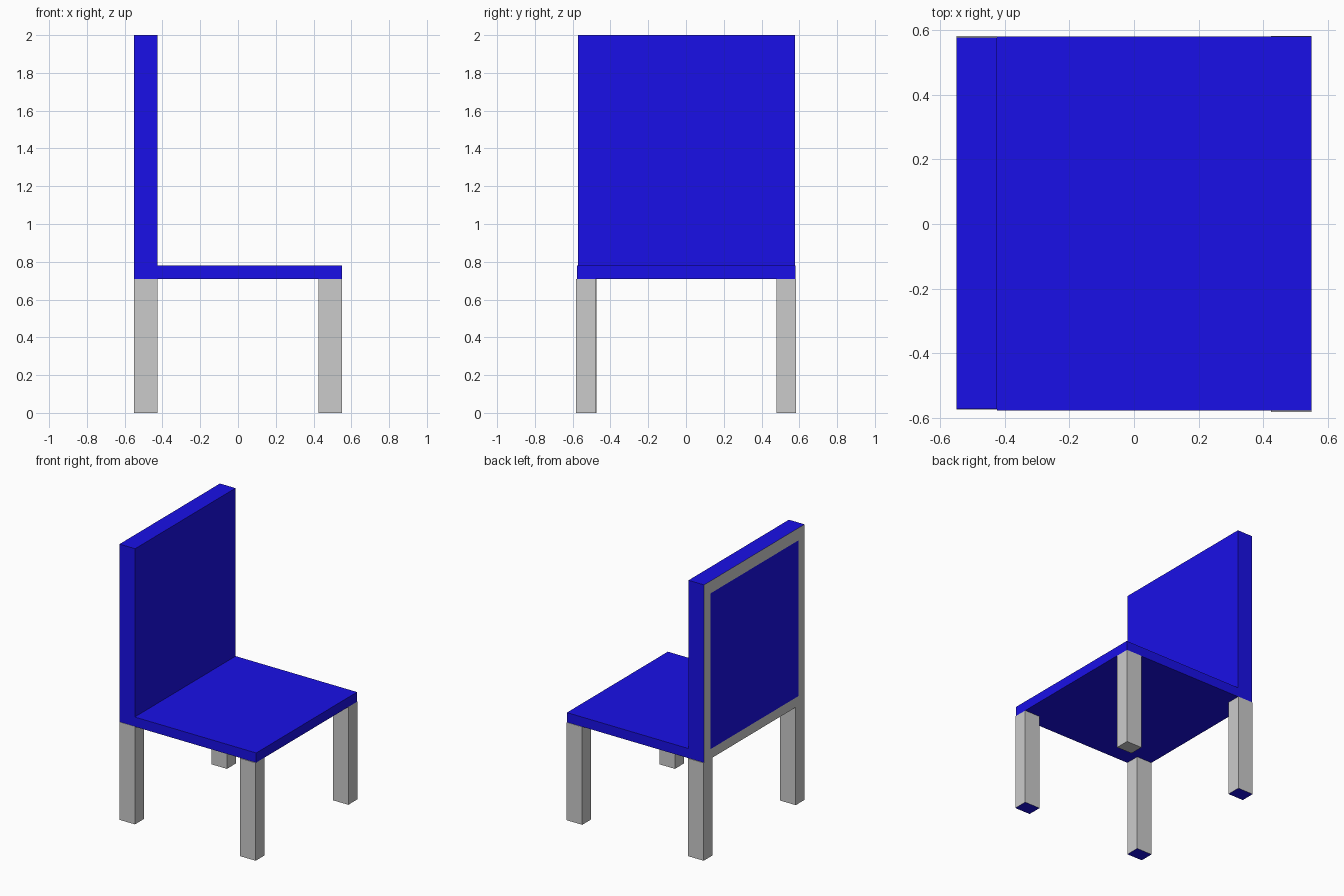
import bpy
import bmesh

if "Cube" in bpy.data.objects:
    bpy.data.objects.remove(bpy.data.objects["Cube"])

blue = bpy.data.materials.new("blue")
blue.diffuse_color = (0.01, 0.005, 0.8, 1.0)
blue.use_nodes = True
blue.node_tree.nodes["Principled BSDF"].inputs["Base Color"].default_value = blue.diffuse_color


def box(name, lo, hi, slots, paint=None):
    """Box from corner to corner; paint(bm) may assign material slots."""
    bm = bmesh.new()
    bmesh.ops.create_cube(bm, size=1)
    for v in bm.verts:
        v.co = [hi[i] if v.co[i] > 0 else lo[i] for i in range(3)]
    bm.normal_update()
    if paint:
        paint(bm)
    mesh = bpy.data.meshes.new(name)
    bm.to_mesh(mesh)
    bm.free()
    for mat in slots:
        mesh.materials.append(mat)
    obj = bpy.data.objects.new(name, mesh)
    bpy.context.collection.objects.link(obj)
    return obj


def frame_rear(bm):
    """Grey border around a flush blue panel on the rear of the backrest."""
    rear = next(f for f in bm.faces if f.normal.x < -0.5)
    ring = bmesh.ops.inset_region(bm, faces=[rear], thickness=0.1)["faces"]
    for f in ring:
        f.material_index = 1
    for v in rear.verts:
        v.co.z = 1.91 if v.co.z > 1.3 else 0.78


def blue_foot(bm):
    for f in bm.faces:
        if f.normal.z < -0.5:
            f.material_index = 1


# Seat and backrest
box("seat", (-0.425, -0.577, 0.71), (0.55, 0.58, 0.78), [blue])
box("backrest", (-0.55, -0.573, 0.71), (-0.425, 0.578, 2.0), [blue, None], frame_rear)

# Legs: name, x range, y range, blue underside
rear_x, front_x = (-0.55, -0.425), (0.425, 0.55)
near_y, far_y = (-0.583, -0.48), (0.48, 0.583)
for name, xs, ys, foot in (
    ("rear_leg_near", rear_x, (-0.575, -0.473), True),
    ("rear_leg_far", rear_x, far_y, True),
    ("front_leg_near", front_x, near_y, True),
    ("front_leg_far", front_x, far_y, False),
):
    box(name, (xs[0], ys[0], 0), (xs[1], ys[1], 0.71), [None, blue],
        blue_foot if foot else None)
